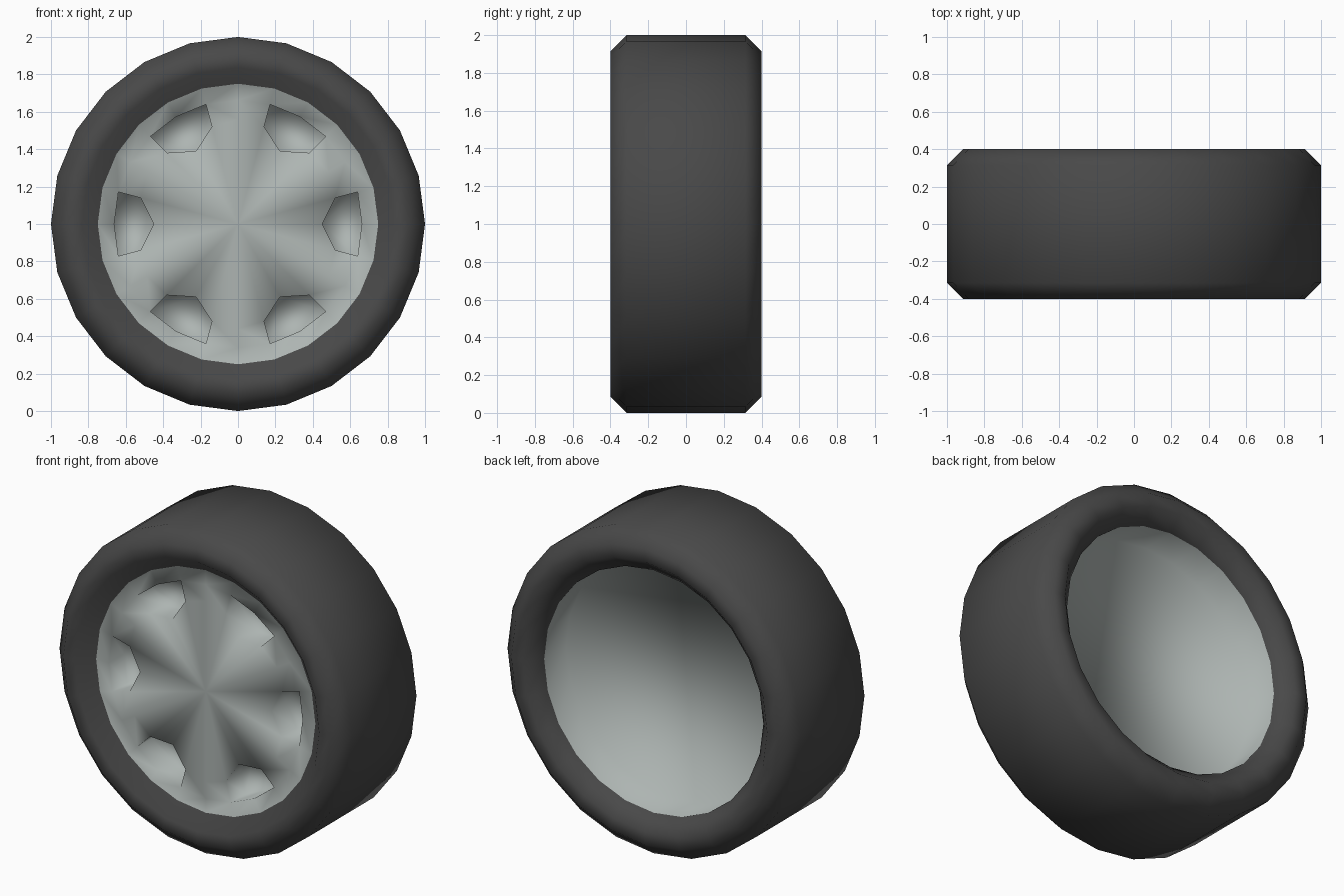
import bpy, bmesh, math

if "Cube" in bpy.data.objects:
    bpy.data.objects.remove(bpy.data.objects["Cube"])

N = 24          # sides of the wheel
CZ = 1.0        # axle height


def material(name, col):
    m = bpy.data.materials.new(name)
    m.diffuse_color = (*col, 1)
    m.use_nodes = True
    m.node_tree.nodes["Principled BSDF"].inputs["Base Color"].default_value = m.diffuse_color
    return m


rubber = material("dark rubber", (0.066, 0.066, 0.066))
metal = material("light grey metal", (0.42, 0.46, 0.445))
bm = bmesh.new()


def pt(r, y, k):
    a = 2 * math.pi * k / N
    return bm.verts.new((r * math.cos(a), y, CZ + r * math.sin(a)))


def ring(r, y):
    return [pt(r, y, k) for k in range(N)]


def face(verts, mat):
    f = bm.faces.new(verts)
    f.material_index = mat
    f.smooth = True
    return f


def bridge(a, b, mat):
    for k in range(N):
        j = (k + 1) % N
        face((a[k], a[j], b[j], b[k]), mat)


# tyre: chamfered cross-section swept round the axle
profile = [(0.75, -0.315), (0.835, -0.4), (0.915, -0.4), (1.0, -0.315),
           (1.0, 0.315), (0.915, 0.4), (0.835, 0.4), (0.75, 0.315)]
rings = [ring(r, y) for r, y in profile]
for a, b in zip(rings, rings[1:]):
    bridge(a, b, 0)

# wheel face: flat disc with six straight-sided pockets
FY, PY = -0.315, -0.17
inner_r = [0.45, 0.538, 0.56, 0.538]
hub = bm.verts.new((0, FY, CZ))
outer = ring(0.662, FY)
inner = [pt(inner_r[k % 4], FY, k) for k in range(N)]
bridge(rings[0], outer, 1)
for k in range(N):
    j = (k + 1) % N
    face((hub, inner[k], inner[j]), 1)
    if k % 4 in (1, 2):
        face((inner[k], outer[k], outer[j], inner[j]), 1)
for k in range(0, N, 4):
    edge = [inner[k - 1], outer[k - 1], outer[k], outer[k + 1], inner[k + 1], inner[k]]
    deep = [bm.verts.new((v.co.x, PY, v.co.z)) for v in edge]
    for i in range(6):
        j = (i + 1) % 6
        face((edge[i], edge[j], deep[j], deep[i]), 1)
    face(deep, 1)

# recessed back of the wheel
base = ring(0.75, 0.1)
bridge(rings[-1], base, 1)
face(base, 1)

bmesh.ops.recalc_face_normals(bm, faces=bm.faces[:])
me = bpy.data.meshes.new("wheel")
bm.to_mesh(me)
bm.free()
me.materials.append(rubber)
me.materials.append(metal)
bpy.context.collection.objects.link(bpy.data.objects.new("wheel", me))
